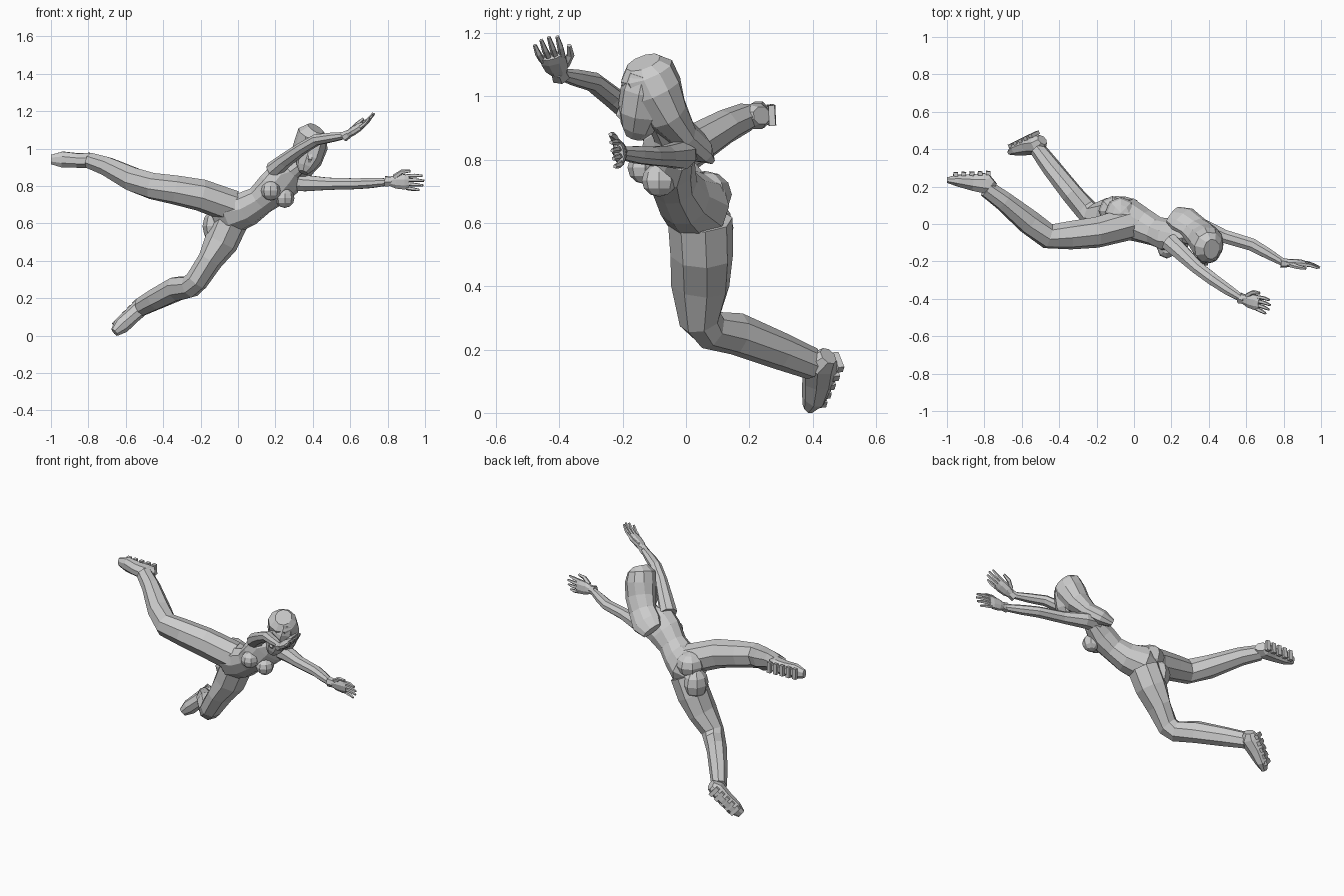
import bpy, bmesh, math
from mathutils import Vector as V


def finish(name, bm):
    bmesh.ops.recalc_face_normals(bm, faces=bm.faces)
    me = bpy.data.meshes.new(name)
    bm.to_mesh(me)
    bm.free()
    ob = bpy.data.objects.new(name, me)
    bpy.context.collection.objects.link(ob)
    return ob


def loft(name, stations, ref, ref_end=None, n=8):
    """Faceted limb: stations are (x, y, z, radius along ref, radius across)."""
    bm = bmesh.new()
    pts = [V(s[:3]) for s in stations]
    ref, ref_end = V(ref), V(ref_end or ref)
    rings = []
    last = len(pts) - 1
    for i, s in enumerate(stations):
        t = V()
        if i > 0:
            t += (pts[i] - pts[i - 1]).normalized()
        if i < last:
            t += (pts[i + 1] - pts[i]).normalized()
        t.normalize()
        r = ref.lerp(ref_end, i / last)
        a = (r - t * r.dot(t)).normalized()
        b = t.cross(a)
        ring = []
        for k in range(n):
            w = 2 * math.pi * (k + 0.5) / n
            ring.append(bm.verts.new(pts[i] + a * (s[3] * 1.04 * math.cos(w)) + b * (s[4] * 1.04 * math.sin(w))))
        rings.append(ring)
    for p, q in zip(rings, rings[1:]):
        for k in range(n):
            bm.faces.new((p[k], p[(k + 1) % n], q[(k + 1) % n], q[k]))
    bm.faces.new(rings[0])
    bm.faces.new(rings[-1])
    return finish(name, bm)


def blob(name, loc, size):
    bm = bmesh.new()
    bmesh.ops.create_uvsphere(bm, u_segments=8, v_segments=6, radius=1)
    for v in bm.verts:
        v.co = V(loc) + V((v.co.x * size[0], v.co.y * size[1], v.co.z * size[2]))
    return finish(name, bm)


# torso, twisting from hips to shoulders
across = (0.69, 0.53, -0.48)
loft("torso", [(-0.12, 0.05, 0.63, .07, .06), (-0.04, 0.03, 0.655, .115, .105),
               (0.05, -0.01, 0.68, .095, .085), (0.12, -0.04, 0.725, .082, .072),
               (0.19, -0.06, 0.785, .10, .08), (0.25, -0.055, 0.84, .11, .06),
               (0.29, -0.06, 0.88, .05, .045), (0.35, -0.09, 0.93, .036, .036)],
     (0.3, 0.5, -0.8), across, 10)
blob("chest_near", (0.25, -0.085, 0.735), (.052, .055, .052))
blob("chest_far", (0.175, -0.13, 0.775), (.052, .055, .052))
blob("seat_low", (-0.115, 0.07, 0.585), (.075, .08, .095))
blob("seat_high", (-0.07, 0.06, 0.69), (.085, .085, .075))

# head, face and long hair
loft("face", [(0.41, -0.125, 1.07, .06, .06), (0.40, -0.135, 1.02, .07, .07),
              (0.38, -0.145, 0.95, .066, .07), (0.36, -0.155, 0.90, .048, .052),
              (0.35, -0.165, 0.872, .025, .028)], (1, 0.2, -0.3))
loft("nose", [(0.39, -0.195, 0.99, .008, .008), (0.385, -0.21, 0.945, .014, .016),
              (0.38, -0.20, 0.93, .01, .01)], (1, 0, 0), n=4)
loft("hair", [(0.415, -0.135, 1.108, .045, .055), (0.40, -0.125, 1.08, .078, .085),
              (0.39, -0.10, 1.02, .088, .088), (0.365, -0.065, 0.95, .086, .07),
              (0.32, -0.02, 0.89, .078, .048), (0.26, 0.025, 0.85, .085, .045),
              (0.205, 0.05, 0.825, .06, .022)], (1, 0.2, -0.3), across, 10)

# legs
loft("raised_leg", [(-0.03, 0.0, 0.69, .085, .085), (-0.2, -0.045, 0.752, .083, .08),
                    (-0.34, -0.06, 0.78, .076, .074), (-0.46, -0.065, 0.80, .07, .066),
                    (-0.56, 0.01, 0.835, .066, .066), (-0.70, 0.125, 0.905, .052, .052),
                    (-0.79, 0.19, 0.935, .044, .046)], (0, 0.2, 1))
loft("lower_leg", [(-0.04, 0.045, 0.61, .1, .09), (-0.09, 0.05, 0.5, .097, .088),
                   (-0.15, 0.045, 0.4, .092, .062), (-0.22, 0.045, 0.295, .066, .06),
                   (-0.255, 0.075, 0.262, .06, .06), (-0.33, 0.16, 0.25, .056, .066),
                   (-0.44, 0.30, 0.195, .05, .058), (-0.515, 0.40, 0.155, .042, .05)], (0.3, 1, 0))


# boots with ribbed soles
def boot(name, stations, normal):
    loft(name, stations, normal)
    nrm = V(normal).normalized()
    bm = bmesh.new()
    heel, toe = V(stations[1][:3]), V(stations[-1][:3])
    d = (toe - heel).normalized()
    side = d.cross(nrm).normalized()
    up = side.cross(d)
    for i in range(5):
        f = i / 5
        c = heel.lerp(toe, f) + up * (0.058 * (1 - f) + 0.03 * f)
        vs = bmesh.ops.create_cube(bm, size=1)["verts"]
        for v in vs:
            v.co = c + d * v.co.x * .024 + side * v.co.y * .065 + up * v.co.z * .02
    finish(name + "_tread", bm)


boot("raised_boot", [(-0.755, 0.24, 0.94, .035, .028), (-0.785, 0.215, 0.937, .062, .042),
                     (-0.86, 0.222, 0.937, .046, .04), (-0.94, 0.232, 0.942, .033, .044),
                     (-1.0, 0.235, 0.942, .015, .026)], (0.05, 1, 0.05))
boot("lower_boot", [(-0.49, 0.45, 0.18, .03, .03), (-0.515, 0.425, 0.155, .06, .044),
                    (-0.57, 0.42, 0.105, .052, .042), (-0.625, 0.405, 0.052, .038, .044),
                    (-0.66, 0.385, 0.018, .016, .025)], (-0.3, 1, 0.15))

# arms
loft("low_arm", [(0.27, -0.01, 0.825, .05, .05), (0.36, -0.015, 0.815, .045, .048),
                 (0.48, -0.065, 0.812, .034, .037), (0.63, -0.11, 0.812, .03, .035),
                 (0.71, -0.155, 0.816, .028, .03), (0.80, -0.207, 0.822, .02, .02)], (0, 0, 1))
loft("high_arm", [(0.19, -0.095, 0.885, .045, .05), (0.25, -0.15, 0.935, .038, .045),
                  (0.34, -0.235, 1.0, .032, .036), (0.42, -0.295, 1.047, .03, .034),
                  (0.50, -0.35, 1.06, .026, .03), (0.58, -0.40, 1.072, .018, .02)], (-0.3, 0.2, 1))


# gloved hands: cuff, palm, four fingers and a thumb
def hand(name, wrist, d, side):
    d, w = V(d).normalized(), V(wrist)
    side = V(side)
    side = (side - d * side.dot(d)).normalized()
    palm = d.cross(side)

    def st(a, s, p, r1, r2):
        return (*(w + d * a + side * s + palm * p), r1, r2)

    loft(name + "_cuff", [st(-.02, 0, 0, .03, .026), st(.015, 0, 0, .026, .022)], side, n=6)
    loft(name + "_palm", [st(0, 0, 0, .022, .018), st(.04, 0, 0, .038, .022),
                          st(.085, 0, 0, .042, .02), st(.11, 0, 0, .036, .014)], side)
    for i in range(4):
        s = .032 - .0215 * i
        k = (.9, 1, .95, .75)[i]
        loft(f"{name}_finger_{i}", [st(.095, s, 0, .011, .011), st(.095 + .05 * k, s * 1.15, .004, .010, .010),
                                    st(.095 + .095 * k, s * 1.2, .018, .006, .006)], side, n=5)
    loft(name + "_thumb", [st(.03, .025, .005, .014, .014), st(.07, .055, .012, .012, .012),
                           st(.115, .062, .018, .007, .007)], palm, n=5)


hand("low_hand", (0.805, -0.208, 0.825), (1, -0.03, -0.03), (0, -0.15, 1))
hand("high_hand", (0.58, -0.40, 1.072), (0.8, -0.22, 0.5), (0.1, 1, 0.25))
